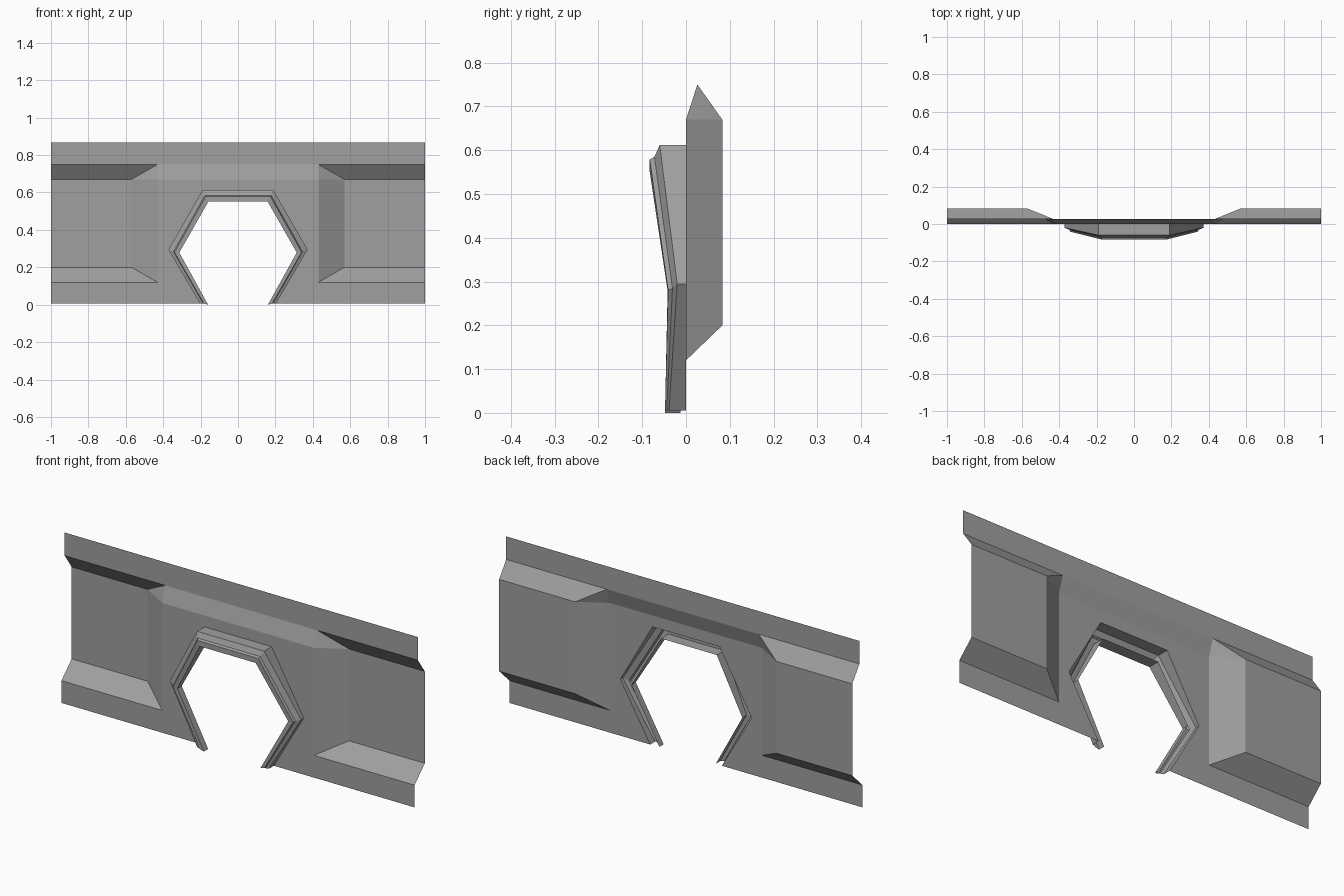
import bpy
import bmesh
from mathutils import Vector

cube = bpy.data.objects.get("Cube")
if cube:
    bpy.data.objects.remove(cube, do_unlink=True)

grey = bpy.data.materials.new("plain grey")
grey.use_nodes = True
colour = (0.35, 0.35, 0.35, 1)
grey.diffuse_color = colour
grey.node_tree.nodes["Principled BSDF"].inputs["Base Color"].default_value = colour


def sheet(name, faces):
    """Open sheet from half-width polygons, mirrored across the middle."""
    bm = bmesh.new()
    for points in faces:
        bm.faces.new([bm.verts.new(p) for p in points])
    bmesh.ops.remove_doubles(bm, verts=bm.verts, dist=0.0005)
    bmesh.ops.recalc_face_normals(bm, faces=bm.faces)
    # The visible side faces the front
    if sum(f.normal.y * f.calc_area() for f in bm.faces) > 0:
        bmesh.ops.reverse_faces(bm, faces=bm.faces)
    mesh = bpy.data.meshes.new(name)
    bm.to_mesh(mesh)
    bm.free()
    mesh.materials.append(grey)
    obj = bpy.data.objects.new(name, mesh)
    bpy.context.collection.objects.link(obj)
    mirror = obj.modifiers.new("Mirror", 'MIRROR')
    mirror.use_clip = True
    return obj


# Key levels of the wall
TOP, BASE = 0.868, 0.006
HEAD, FOOT = 0.75, 0.12          # limits of the side recess
R_HEAD, R_FOOT = 0.67, 0.2       # limits of the recess floor
IN, OUT, END = 0.43, 0.57, 1.0
STRIP, BACK = 0.026, 0.083       # depth of the top strip and the recess

# Hexagonal opening where the frame meets the wall
crown, corner = (0, 0, 0.612), (0.19, 0, 0.612)
elbow, toe = (0.372, 0, 0.295), (0.203, 0, BASE)

head_in, head_end = (IN, STRIP, HEAD), (END, STRIP, HEAD)
floor_top, floor_low = (OUT, BACK, R_HEAD), (OUT, BACK, R_FOOT)
end_top, end_low = (END, BACK, R_HEAD), (END, BACK, R_FOOT)
foot_in, foot_end = (IN, 0, FOOT), (END, 0, FOOT)
panel_in = (IN, 0, R_HEAD)

sheet("wall_panel", [
    # top strip
    [(0, STRIP, TOP), (0, STRIP, HEAD), head_in, (IN, STRIP, TOP)],
    [(IN, STRIP, TOP), head_in, head_end, (END, STRIP, TOP)],
    # sloped band above the opening
    [(0, STRIP, HEAD), (0, 0, R_HEAD), panel_in, head_in],
    # side recess
    [head_in, floor_top, end_top, head_end],
    [floor_top, floor_low, end_low, end_top],
    [floor_low, foot_in, foot_end, end_low],
    [head_in, panel_in, floor_top],
    [panel_in, foot_in, floor_low, floor_top],
    # bottom strip
    [foot_in, (IN, 0, BASE), (END, 0, BASE), foot_end],
    # panel around the opening
    [(0, 0, R_HEAD), crown, corner, panel_in],
    [panel_in, corner, elbow, foot_in],
    [foot_in, elbow, toe, (IN, 0, BASE)],
])

# Frame rings from the wall, over the moulding, to the inner return:
# each ring runs crown, corner, elbow, toe
rings = [
    [crown, corner, elbow, toe],
    [(0, -0.06, 0.612), (0.19, -0.06, 0.612), (0.372, -0.02, 0.295), (0.203, -0.039, BASE)],
    [(0, -0.072, 0.585), (0.176, -0.072, 0.585), (0.345, -0.031, 0.284), (0.186, -0.044, BASE)],
    [(0, -0.083, 0.579), (0.173, -0.083, 0.579), (0.34, -0.041, 0.281), (0.182, -0.048, BASE)],
    [(0, -0.083, 0.552), (0.158, -0.083, 0.552), (0.314, -0.042, 0.279), (0.16, -0.048, 0)],
]
rings.append([Vector(p) + Vector((0, d, 0))
              for p, d in zip(rings[-1], (0.06, 0.06, 0.035, 0.035))])

sheet("opening_frame", [
    [a[i], a[i + 1], b[i + 1], b[i]]
    for a, b in zip(rings, rings[1:]) for i in range(3)
])
